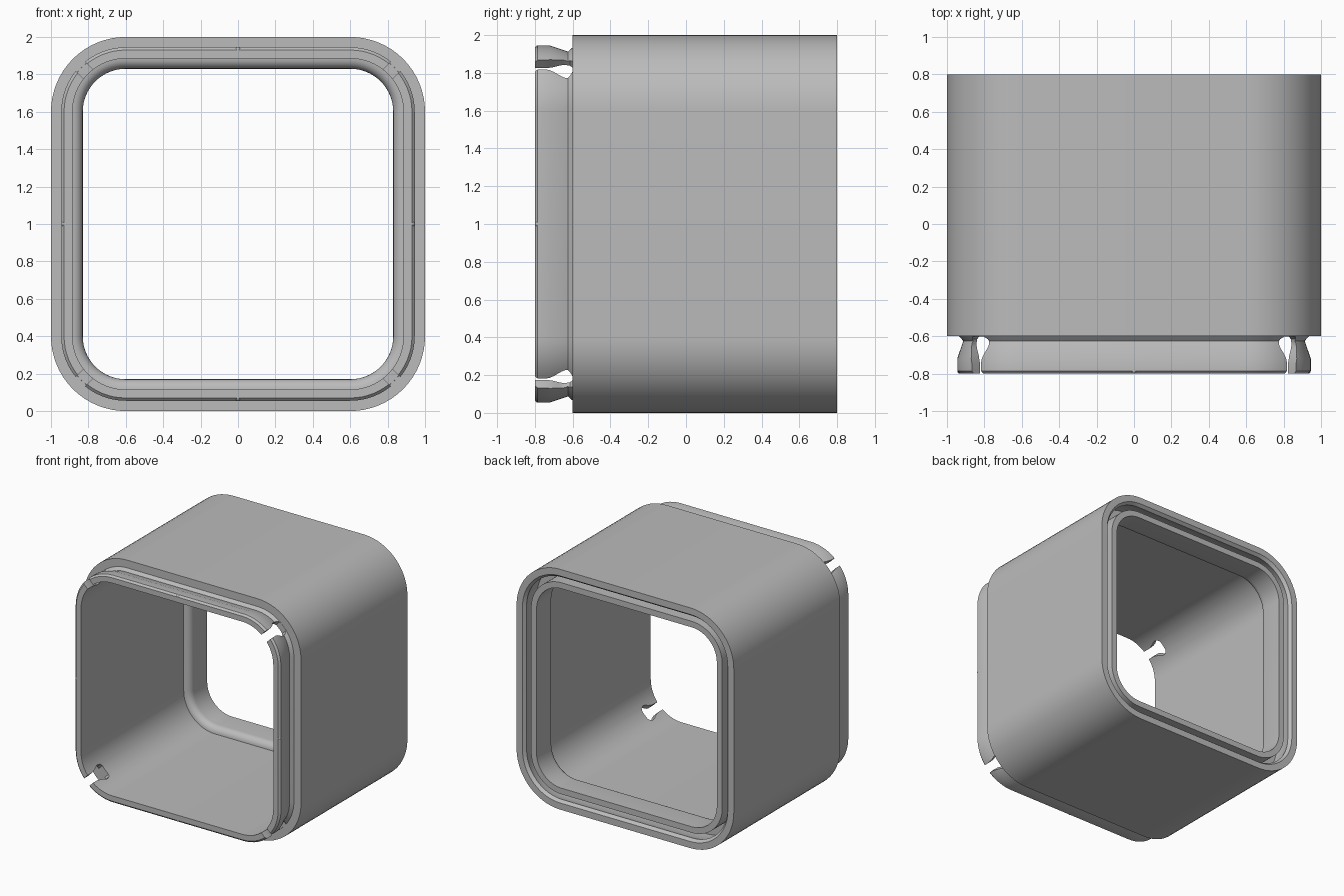
import bpy, bmesh, math
from mathutils import Matrix, Vector

cube = bpy.data.objects.get("Cube")
if cube:
    bpy.data.objects.remove(cube, do_unlink=True)

grey = bpy.data.materials.new("light grey plastic")
grey.use_nodes = True
COLOR = (0.5, 0.5, 0.5, 1)
grey.diffuse_color = COLOR
grey.node_tree.nodes["Principled BSDF"].inputs["Base Color"].default_value = COLOR

CORNER = 0.6     # centre of every corner arc, measured from the tube axis
ARC = 16         # segments per corner
MID = Vector((0, 0, 1))


def make_object(name, bm):
    bmesh.ops.recalc_face_normals(bm, faces=bm.faces)
    mesh = bpy.data.meshes.new(name)
    bm.to_mesh(mesh)
    bm.free()
    mesh.materials.append(grey)
    obj = bpy.data.objects.new(name, mesh)
    bpy.context.collection.objects.link(obj)
    return obj


def smooth(obj, angle=30):
    bpy.ops.object.select_all(action='DESELECT')
    obj.select_set(True)
    bpy.context.view_layer.objects.active = obj
    bpy.ops.object.shade_smooth_by_angle(angle=math.radians(angle))


def rounded_ring(bm, half, y):
    """Rounded square of the given half width in the plane y."""
    ring = []
    for k in range(4):
        mid = math.radians(45 + 90 * k)
        cx = math.copysign(CORNER, math.cos(mid))
        cz = math.copysign(CORNER, math.sin(mid))
        for i in range(ARC + 1):
            a = math.radians(90) * (k + i / ARC)
            r = half - CORNER
            ring.append(bm.verts.new((cx + r * math.cos(a), y, 1 + cz + r * math.sin(a))))
    return ring


# Wall section as (half width, y): outer shell, rear groove, inner rim, bore, front lip
profile = [(1, -0.6), (1, 0.8),
           (0.945, 0.8), (0.925, 0.775), (0.955, 0.68), (0.955, 0.6),
           (0.88, 0.6), (0.88, 0.78), (0.83, 0.78)]
for i in range(7):
    a = math.radians(90) * i / 6
    profile.append((0.885 - 0.055 * math.cos(a), 0.605 - 0.055 * math.sin(a)))
profile += [(0.885, -0.8), (0.93, -0.8), (0.945, -0.785), (0.945, -0.72),
            (0.913, -0.625), (0.935, -0.6)]

bm = bmesh.new()
rings = [rounded_ring(bm, h, y) for h, y in profile]
for j, ring in enumerate(rings):
    nxt = rings[(j + 1) % len(rings)]
    for i in range(len(ring)):
        n = (i + 1) % len(ring)
        bm.faces.new((ring[i], ring[n], nxt[n], nxt[i]))
body = make_object("tube_body", bm)

# Diagonal relief slots through the corners of the front lip
half_slot = [(0.035, -0.85), (0.035, -0.74), (0.045, -0.7), (0.062, -0.66),
             (0.065, -0.64), (0.058, -0.615), (0.04, -0.601)]
outline = half_slot + [(-w, y) for w, y in reversed(half_slot)]
bm = bmesh.new()
for k in range(4):
    turn = Matrix.Rotation(math.radians(45 + 90 * k), 3, 'Y')
    inner, outer = [[bm.verts.new(turn @ Vector((d, y, w)) + MID) for w, y in outline]
                    for d in (1.0, 1.4)]
    bm.faces.new(inner)
    bm.faces.new(outer)
    for i in range(len(outline)):
        n = (i + 1) % len(outline)
        bm.faces.new((inner[i], inner[n], outer[n], outer[i]))
cutter = make_object("slot_cutter", bm)
cutter.hide_render = True

cut = body.modifiers.new("corner_slots", 'BOOLEAN')
cut.operation = 'DIFFERENCE'
cut.solver = 'EXACT'
cut.object = cutter
bpy.context.view_layer.objects.active = body
bpy.ops.object.modifier_apply(modifier=cut.name)
bpy.data.objects.remove(cutter, do_unlink=True)
smooth(body)

# Tiny locating bumps in the middle of each lip side
bm = bmesh.new()
for k in range(4):
    turn = Matrix.Rotation(math.radians(90 * k), 3, 'Y')
    place = Matrix.Translation(turn @ Vector((0.93, -0.785, 0)) + MID)
    bmesh.ops.create_uvsphere(bm, u_segments=12, v_segments=8, radius=0.015, matrix=place)
smooth(make_object("locating_bumps", bm), 60)
